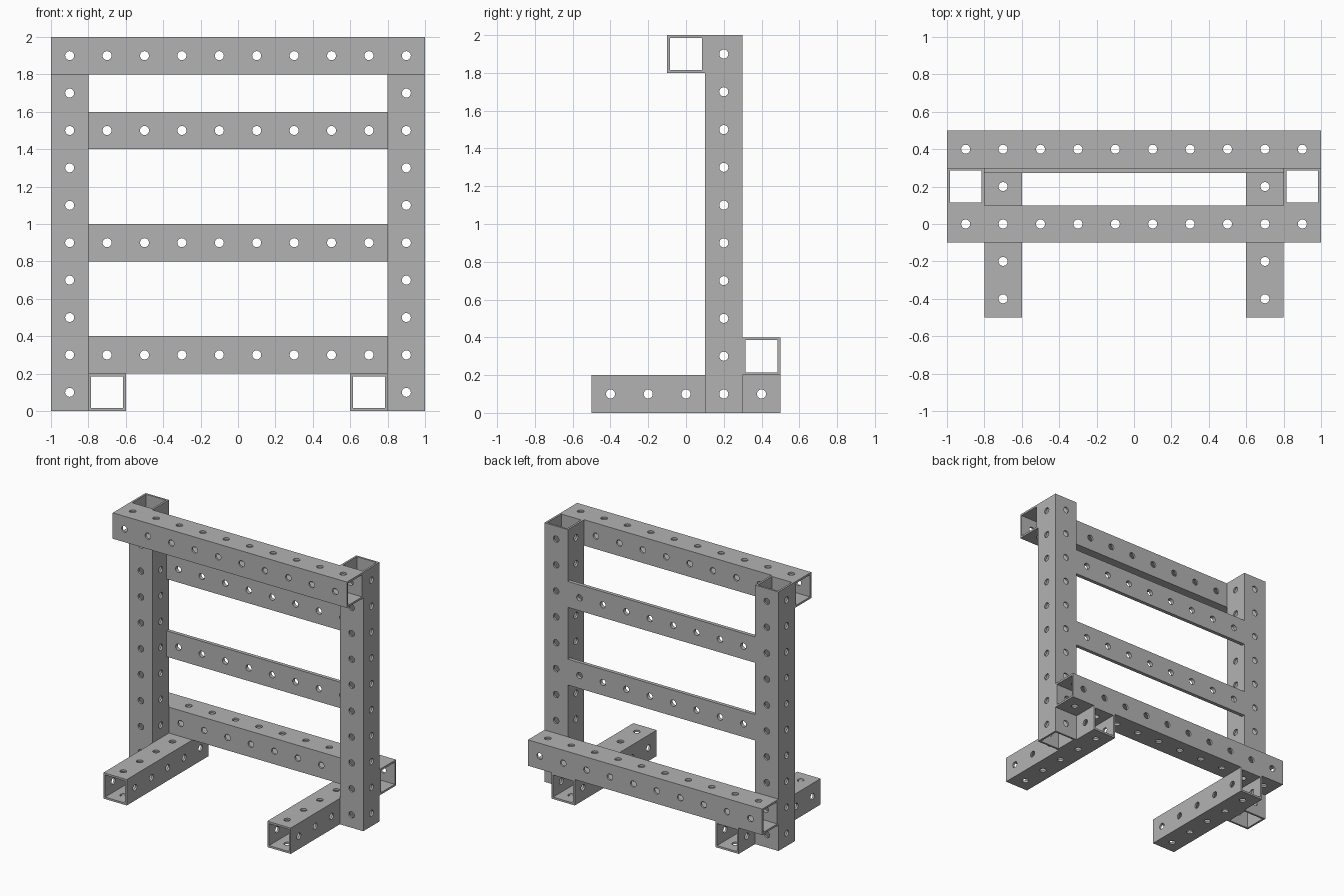
import bpy, bmesh, math
from mathutils import Matrix

cube = bpy.data.objects.get("Cube")
if cube:
    bpy.data.objects.remove(cube, do_unlink=True)

SIZE = 0.2       # beam width and hole spacing
WALL = 0.015     # tube wall
PLATE = 0.028    # slat thickness
HOLE = 0.024     # hole radius

steel = bpy.data.materials.new("grey steel")
steel.use_nodes = True
grey = (0.45, 0.45, 0.45, 1)
steel.diffuse_color = grey
steel.node_tree.nodes["Principled BSDF"].inputs["Base Color"].default_value = grey


def make_object(name, bm):
    bmesh.ops.recalc_face_normals(bm, faces=bm.faces)
    mesh = bpy.data.meshes.new(name)
    bm.to_mesh(mesh)
    bm.free()
    obj = bpy.data.objects.new(name, mesh)
    bpy.context.collection.objects.link(obj)
    return obj


def tube_shape(length):
    """Open square tube along x."""
    bm = bmesh.new()

    def ring(x, h):
        return [bm.verts.new((x, a * h, b * h))
                for a, b in ((-1, -1), (1, -1), (1, 1), (-1, 1))]

    h, e = SIZE / 2, length / 2
    rings = [ring(-e, h), ring(e, h), ring(e, h - WALL), ring(-e, h - WALL)]
    for r, s in zip(rings, rings[1:] + rings[:1]):
        for i in range(4):
            j = (i + 1) % 4
            bm.faces.new((r[i], r[j], s[j], s[i]))
    return bm


def plate_shape(length):
    """Flat slat along x."""
    bm = bmesh.new()
    bmesh.ops.create_cube(bm, size=1, matrix=Matrix.Diagonal((length, PLATE, SIZE, 1)))
    return bm


def drill(obj, length, axis):
    """Cut an evenly spaced row of holes right through, along y or z."""
    turn = Matrix.Rotation(math.pi / 2, 4, 'X') if axis == 'Y' else Matrix()
    count = round(length / SIZE)
    bm = bmesh.new()
    for i in range(count):
        x = (i - (count - 1) / 2) * SIZE
        bmesh.ops.create_cone(bm, cap_ends=True, segments=24, radius1=HOLE, radius2=HOLE,
                              depth=SIZE * 2, matrix=Matrix.Translation((x, 0, 0)) @ turn)
    cutter = make_object("hole_cutter", bm)
    cutter.hide_render = True
    mod = obj.modifiers.new("holes", 'BOOLEAN')
    mod.operation = 'DIFFERENCE'
    mod.solver = 'EXACT'
    mod.object = cutter
    bpy.context.view_layer.update()
    graph = bpy.context.evaluated_depsgraph_get()
    mesh = bpy.data.meshes.new_from_object(obj.evaluated_get(graph))
    obj.modifiers.clear()
    obj.data = mesh
    bpy.data.objects.remove(cutter, do_unlink=True)


def build(name, shape, length, location, direction='X', drills='YZ'):
    obj = make_object(name, shape(length))
    for axis in drills:
        drill(obj, length, axis)
    turn = {'X': Matrix(),
            'Y': Matrix.Rotation(math.pi / 2, 4, 'Z'),
            'Z': Matrix.Rotation(math.pi / 2, 4, 'Y')}[direction]
    obj.data.transform(turn)
    obj.location = location
    obj.data.materials.clear()
    obj.data.materials.append(steel)
    for p in obj.data.polygons:
        p.material_index = 0
    bpy.ops.object.select_all(action='DESELECT')
    obj.select_set(True)
    bpy.context.view_layer.objects.active = obj
    bpy.ops.object.shade_smooth_by_angle(angle=math.radians(30))
    return obj


# Upright posts and feet on both sides
for side, s in (("left", 1), ("right", -1)):
    build(side + "_post", tube_shape, 2.0, (s * 0.9, 0.2, 1.0), 'Z')
    build(side + "_foot", tube_shape, 1.0, (s * 0.7, 0, 0.1), 'Y')

# Cross beams: top one in front of the posts, lower one behind them
build("top_beam", tube_shape, 2.0, (0, 0, 1.9))
build("lower_back_beam", tube_shape, 2.0, (0, 0.4, 0.3))

# Flat slats between the posts, flush with their backs
for name, z in (("upper_slat", 1.5), ("middle_slat", 0.9)):
    build(name, plate_shape, 1.6, (0, 0.3 - PLATE / 2, z), 'X', 'Y')
